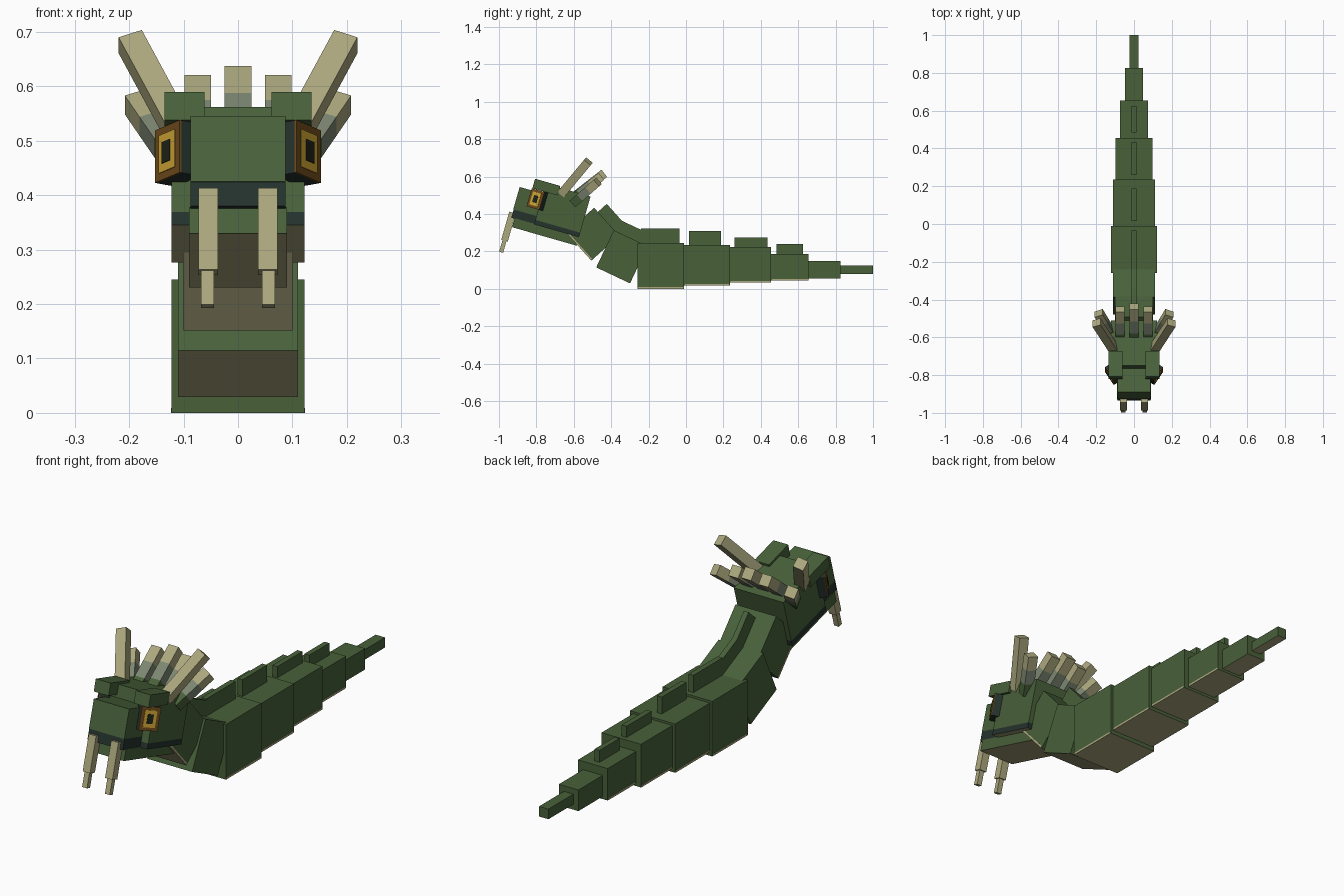
import bpy, bmesh, math
from mathutils import Matrix, Vector

cube = bpy.data.objects.get("Cube")
if cube:
    bpy.data.objects.remove(cube, do_unlink=True)


def material(name, r, g, b):
    lin = [((c / 255 + 0.055) / 1.055) ** 2.4 for c in (r, g, b)] + [1.0]
    m = bpy.data.materials.new(name)
    m.use_nodes = True
    m.diffuse_color = lin
    bsdf = next(n for n in m.node_tree.nodes if n.type == 'BSDF_PRINCIPLED')
    bsdf.inputs["Base Color"].default_value = lin
    return m


GREEN = material("scale green", 72, 97, 58)
DARK = material("mouth dark green", 37, 50, 44)
CREAM = material("horn cream", 172, 168, 126)
GREY = material("horn grey green", 124, 135, 114)
BROWN = material("eye rim brown", 108, 74, 27)
YELLOW = material("eye yellow", 203, 162, 50)
BLACK = material("pupil black", 30, 36, 24)


def box(name, x, y, z, mat, frame=None, under=None):
    """Box from (min, max) ranges in a frame; the underside may have its own colour."""
    bm = bmesh.new()
    bmesh.ops.create_cube(bm, size=1)
    for v in bm.verts:
        v.co = Vector([r[0] if c < 0 else r[1] for c, r in zip(v.co, (x, y, z))])
    bm.normal_update()
    if under:
        for f in bm.faces:
            f.material_index = 1 if f.normal.z < -0.5 else 0
    if frame:
        bm.transform(frame)
    mesh = bpy.data.meshes.new(name)
    bm.to_mesh(mesh)
    bm.free()
    mesh.materials.append(mat)
    if under:
        mesh.materials.append(under)
    ob = bpy.data.objects.new(name, mesh)
    bpy.context.collection.objects.link(ob)
    return ob


def tilted(y, z, deg):
    return Matrix.Translation((0, y, z)) @ Matrix.Rotation(math.radians(deg), 4, 'X')


def horn(name, base, tip, size, bands):
    """Square horn from base to tip, stacked from (end fraction, colour) bands."""
    base, tip = Vector(base), Vector(tip)
    d = (tip - base).normalized()
    n = d.cross(Vector((1, 0, 0))).normalized()
    side = n.cross(d)
    frame = Matrix((side, -n, d)).transposed()
    if frame.determinant() < 0:
        frame = Matrix((side, n, d)).transposed()
    frame = Matrix.Translation(base) @ frame.to_4x4()
    length, start, h = (tip - base).length, 0, size / 2
    for i, (end, mat) in enumerate(bands):
        box(f"{name}_{i + 1}", (-h, h), (-h, h), (start * length, end * length), mat, frame)
        start = end


# Body and tail: half width, y range, z range
segments = [
    (0.122, -0.26, -0.01, 0.000, 0.245),
    (0.111, -0.01, 0.235, 0.018, 0.235),
    (0.097, 0.235, 0.455, 0.033, 0.225),
    (0.073, 0.455, 0.655, 0.045, 0.187),
    (0.048, 0.655, 0.825, 0.056, 0.150),
    (0.023, 0.825, 1.000, 0.080, 0.125),
]
for i, (w, y0, y1, z0, z1) in enumerate(segments):
    box(f"body_segment_{i + 1}", (-w, w), (y0, y1), (z0, z1), GREEN, under=CREAM)
    if i < 4:   # cream rim of the belly
        e = w + 0.001
        box(f"belly_plate_{i + 1}", (-e, e), (y0 + 0.004, y1 - 0.004), (z0, z0 + 0.009), CREAM)

# Back fins
fins = [(-0.24, -0.035, 0.24, 0.322), (0.015, 0.187, 0.23, 0.31),
        (0.26, 0.435, 0.22, 0.275), (0.485, 0.625, 0.18, 0.24)]
for i, (y0, y1, z0, z1) in enumerate(fins):
    box(f"back_fin_{i + 1}", (-0.012, 0.012), (y0, y1), (z0, z1), GREEN)

# Neck
lower = tilted(-0.48, 0.115, -25.3)
box("lower_neck", (-0.11, 0.11), (0, 0.2), (0, 0.22), GREEN, lower, CREAM)
box("lower_neck_fin", (-0.012, 0.012), (0.01, 0.17), (0.21, 0.284), GREEN, lower)
upper = tilted(-0.64, 0.30, -48)
box("upper_neck", (-0.1, 0.1), (0, 0.2), (0, 0.2), GREEN, upper, CREAM)
box("upper_neck_belly", (-0.101, 0.101), (0.01, 0.196), (0, 0.009), CREAM, upper)
box("upper_neck_fin", (-0.012, 0.012), (0.03, 0.18), (0.19, 0.264), GREEN, upper)

# Head, in its own tilted frame (y runs from the snout backwards)
head = tilted(-0.93, 0.33, -16)
box("lower_jaw", (-0.09, 0.09), (0, 0.36), (0, 0.05), GREEN, head, CREAM)
box("mouth_line", (-0.087, 0.087), (-0.018, 0.12), (0.047, 0.093), DARK, head)
box("snout", (-0.087, 0.087), (-0.02, 0.12), (0.093, 0.218), GREEN, head)
box("cheek_line", (-0.122, 0.122), (0.109, 0.358), (0.047, 0.072), DARK, head, CREAM)
box("skull", (-0.122, 0.122), (0.109, 0.358), (0.072, 0.273), GREEN, head)

for side, s in (("left", 1), ("right", -1)):
    def span(a, b):
        return (a, b) if s > 0 else (-b, -a)

    # Brow ridge and hanging fangs
    box(side + "_brow", span(0.062, 0.135), (0.047, 0.187), (0.23, 0.283), GREEN, head)
    box(side + "_fang", span(0.037, 0.073), (-0.037, -0.001), (-0.08, 0.076), CREAM, head)
    box(side + "_fang_tip", span(0.044, 0.068), (-0.03, -0.008), (-0.145, -0.08), CREAM, head)

    # Eye turned outwards and forwards
    eye = head @ Matrix.Translation((s * 0.13, 0.079, 0.179))
    eye = eye @ Matrix.Rotation(math.radians(57 * s), 4, 'Z')
    box(side + "_eye_socket", (-0.042, 0.042), (0.004, 0.045), (-0.05, 0.05), DARK, eye)
    box(side + "_eye_rim", (-0.042, 0.042), (0, 0.004), (-0.05, 0.05), BROWN, eye)
    box(side + "_iris", (-0.027, 0.027), (-0.002, 0.002), (-0.036, 0.036), YELLOW, eye)
    box(side + "_pupil", (-0.013, 0.013), (-0.004, 0), (-0.02, 0.02), BLACK, eye)

    # Long horn and the paired crest horns
    bands = [(0.3, GREEN), (0.65, GREY), (1, CREAM)]
    horn(side + "_long_horn", (s * 0.105, -0.665, 0.51), (s * 0.198, -0.522, 0.682), 0.046,
         [(1, CREAM)])
    horn(side + "_inner_crest", (s * 0.074, -0.62, 0.47), (s * 0.074, -0.452, 0.602), 0.048, bands)
    horn(side + "_outer_crest", (s * 0.11, -0.60, 0.46), (s * 0.187, -0.472, 0.572), 0.046, bands)

horn("centre_crest", (0, -0.62, 0.475), (0, -0.437, 0.618), 0.049,
     [(0.3, GREEN), (0.65, GREY), (1, CREAM)])
